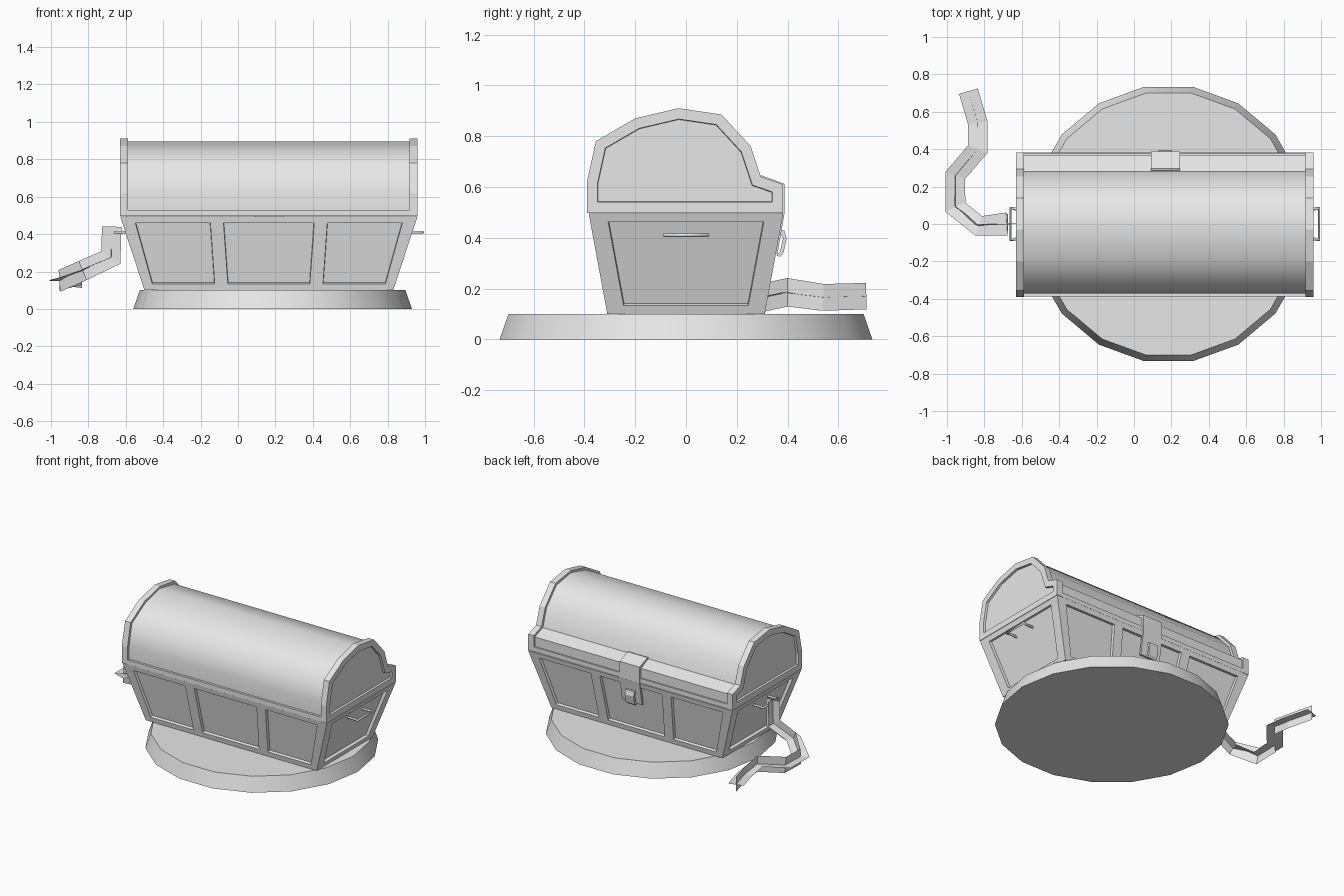
import bpy, bmesh
from math import cos, sin, pi, radians
from mathutils import Vector

cube = bpy.data.objects.get("Cube")
if cube:
    bpy.data.objects.remove(cube)

grey = bpy.data.materials.new("plain_grey")
grey.use_nodes = True
grey.diffuse_color = (0.8, 0.8, 0.8, 1)
grey.node_tree.nodes["Principled BSDF"].inputs["Base Color"].default_value = (0.8, 0.8, 0.8, 1)

MID = 0.165          # chest centre in x


def finish(name, bm, smooth=0, recalc=True):
    if recalc:
        bmesh.ops.recalc_face_normals(bm, faces=bm.faces)
    mesh = bpy.data.meshes.new(name)
    bm.to_mesh(mesh)
    bm.free()
    mesh.materials.append(grey)
    obj = bpy.data.objects.new(name, mesh)
    bpy.context.collection.objects.link(obj)
    if smooth:
        bpy.ops.object.select_all(action='DESELECT')
        obj.select_set(True)
        bpy.context.view_layer.objects.active = obj
        bpy.ops.object.shade_smooth_by_angle(angle=radians(smooth))
    return obj


def recess(bm, faces, border, depth):
    """Frame each face with a border, then sink its middle."""
    bmesh.ops.inset_individual(bm, faces=faces, thickness=border, use_even_offset=True)
    bmesh.ops.inset_individual(bm, faces=faces, thickness=0.002, depth=-depth, use_even_offset=True)


def extrude(name, profile, x0, x1, panel_side=0, smooth=0):
    """Extrude a (y, z) profile along x, with an optional sunk panel on one end."""
    bm = bmesh.new()
    rings = [[bm.verts.new((x, y, z)) for y, z in profile] for x in (x0, x1)]
    ends = [bm.faces.new(r) for r in rings]
    n = len(profile)
    for i in range(n):
        j = (i + 1) % n
        bm.faces.new((rings[0][i], rings[0][j], rings[1][j], rings[1][i]))
    bmesh.ops.recalc_face_normals(bm, faces=bm.faces)
    if panel_side:
        recess(bm, [ends[0] if panel_side < 0 else ends[1]], 0.042, 0.015)
    return finish(name, bm, smooth, recalc=False)


# round base with slanted side
bm = bmesh.new()
SIDES = 18
low, high = [[bm.verts.new((0.185 + r * cos(2 * pi * i / SIDES), r * sin(2 * pi * i / SIDES), z))
              for i in range(SIDES)] for r, z in ((0.745, 0), (0.71, 0.1))]
bm.faces.new(low)
bm.faces.new(high)
for i in range(SIDES):
    j = (i + 1) % SIDES
    bm.faces.new((low[i], low[j], high[j], high[i]))
finish("base", bm, 30)

# tapered chest body with sunk panels
bm = bmesh.new()
Z0, Z1 = 0.1, 0.495
panels = []


def wall(place, bottom, top):
    """One wall split into columns; all but the corner posts become panels."""
    lows = [bm.verts.new(place(a, 0)) for a in bottom]
    highs = [bm.verts.new(place(a, 1)) for a in top]
    for i in range(len(bottom) - 1):
        f = bm.faces.new((lows[i], lows[i + 1], highs[i + 1], highs[i]))
        if 0 < i < len(bottom) - 2:
            panels.append(f)


long_low, long_top = (-0.665, -0.65, -0.252, 0.252, 0.65, 0.665), (-0.795, -0.76, -0.28, 0.28, 0.76, 0.795)
end_low, end_top = (-0.31, -0.275, 0.275, 0.31), (-0.383, -0.348, 0.348, 0.383)
for s in (-1, 1):
    wall(lambda a, t: (MID + a, s * (0.31, 0.383)[t], (Z0, Z1)[t]), long_low, long_top)
    wall(lambda a, t: (MID + s * (0.665, 0.795)[t], a, (Z0, Z1)[t]), end_low, end_top)
bmesh.ops.remove_doubles(bm, verts=bm.verts, dist=0.0005)
bmesh.ops.holes_fill(bm, edges=[e for e in bm.edges if e.is_boundary], sides=0)
bmesh.ops.recalc_face_normals(bm, faces=bm.faces)
recess(bm, panels, 0.035, 0.02)
finish("chest_body", bm, recalc=False)

# domed lid: two end frames, a slightly smaller barrel and a rim band
lid = [(-0.39, 0.498), (-0.39, 0.62), (-0.355, 0.78), (-0.2, 0.87), (-0.03, 0.91), (0.14, 0.885),
       (0.255, 0.76), (0.295, 0.64), (0.382, 0.61), (0.382, 0.498)]
barrel = [(-0.372, 0.5), (-0.372, 0.62), (-0.34, 0.768), (-0.195, 0.854), (-0.03, 0.895), (0.13, 0.868),
          (0.24, 0.752), (0.28, 0.628), (0.37, 0.597), (0.37, 0.5)]
extrude("lid_end_right", lid, -0.63, -0.587, -1)
extrude("lid_end_left", lid, 0.917, 0.96, 1)
extrude("lid_barrel", barrel, -0.6, 0.93, smooth=50)
extrude("lid_band", [(-0.388, 0.498), (-0.388, 0.53), (0.38, 0.53), (0.38, 0.498)], -0.59, 0.92)

# latch plates and hasp loop
extrude("latch_lid_plate", [(0.285, 0.64), (0.298, 0.645), (0.387, 0.612), (0.387, 0.498),
                            (0.368, 0.498), (0.368, 0.598)], 0.09, 0.245)
extrude("latch_body_plate", [(0.388, 0.498), (0.36, 0.335), (0.346, 0.335), (0.374, 0.498)], 0.09, 0.245)
extrude("latch_loop", [(0.365, 0.43), (0.388, 0.428), (0.396, 0.395), (0.384, 0.34), (0.37, 0.325),
                       (0.355, 0.33), (0.37, 0.345), (0.382, 0.395), (0.376, 0.412), (0.365, 0.412)], 0.13, 0.2)

# bar handles on both ends
for side, s in (("right", -1), ("left", 1)):
    curve = bpy.data.curves.new("handle_" + side, 'CURVE')
    curve.dimensions = '3D'
    curve.bevel_depth = 0.008
    curve.bevel_resolution = 1
    curve.use_fill_caps = True
    spline = curve.splines.new('POLY')
    path = [(0.73, -0.08), (0.8, -0.08), (0.825, -0.086), (0.825, 0.086), (0.8, 0.08), (0.73, 0.08)]
    spline.points.add(len(path) - 1)
    for p, (x, y) in zip(spline.points, path):
        p.co = (MID + s * x, y, 0.41, 1)
    curve.materials.append(grey)
    bpy.context.collection.objects.link(bpy.data.objects.new("handle_" + side, curve))

# hanging chain made of two crossed strips
chain = [Vector(p) for p in ((-0.675, 0, 0.44), (-0.68, 0, 0.275), (-0.83, -0.01, 0.205), (-0.955, 0.09, 0.15),
                             (-0.955, 0.26, 0.155), (-0.835, 0.4, 0.185), (-0.835, 0.54, 0.165),
                             (-0.885, 0.71, 0.17))]
bm = bmesh.new()
strips = ([], [])
last = len(chain) - 1
for i, p in enumerate(chain):
    before = (p - chain[max(i - 1, 0)]).normalized()
    after = (chain[min(i + 1, last)] - p).normalized()
    t = (before + after).normalized()
    flat = Vector((t.x, t.y, 0)) if i > 0 else Vector((-1, 0, 0))
    across = Vector((-flat.y, flat.x, 0)).normalized()
    miter = 1 / max(t.dot(after if i < last else before), 0.8)
    for strip, d in zip(strips, (across, t.cross(across).normalized())):
        w = 0.052 * miter
        strip.append((bm.verts.new(p - d * w), bm.verts.new(p + d * w)))
for strip in strips:
    for (a, b), (c, d) in zip(strip, strip[1:]):
        bm.faces.new((a, b, d, c))
finish("chain", bm)
